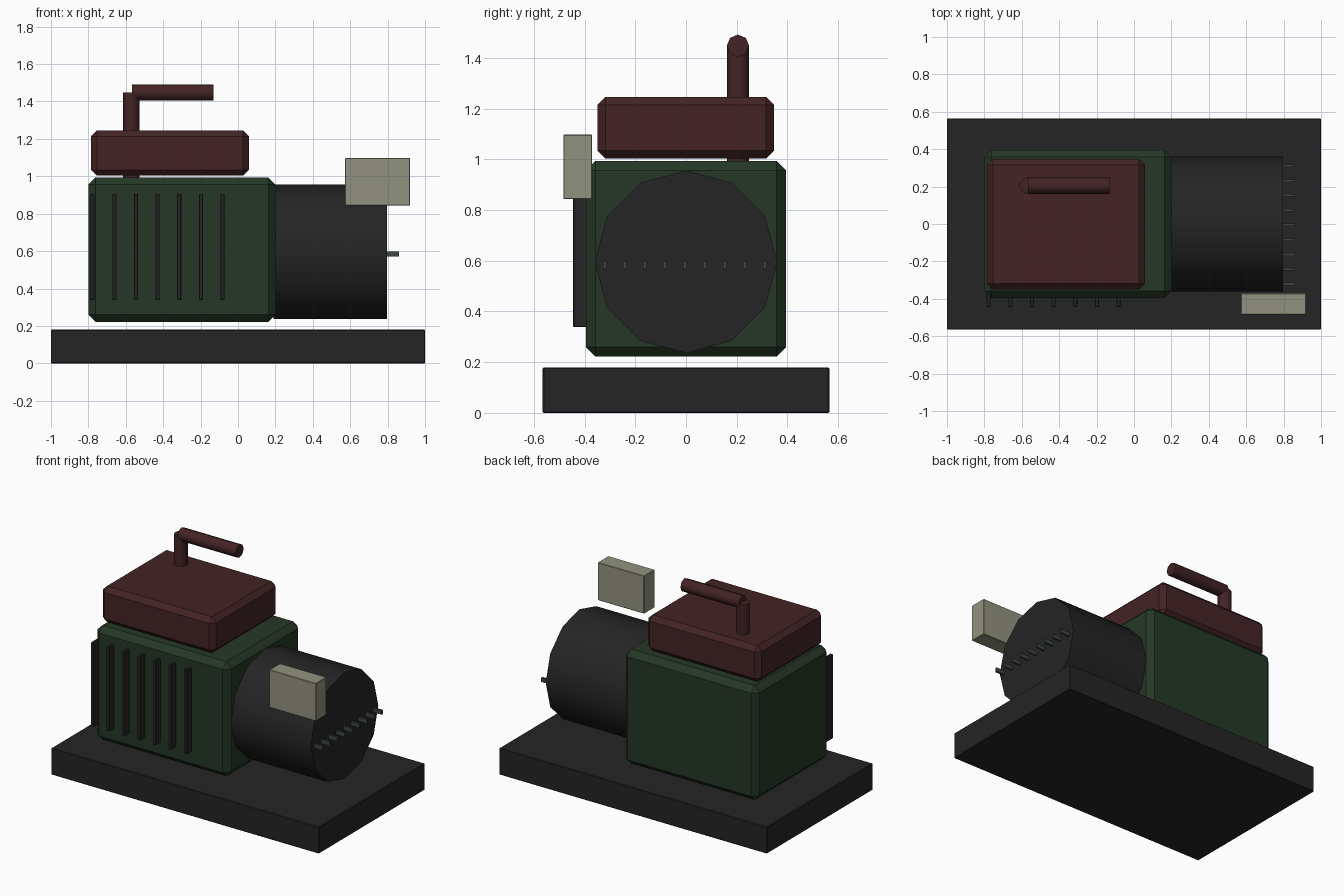
import bpy, math
from mathutils import Vector

if "Cube" in bpy.data.objects:
    bpy.data.objects.remove(bpy.data.objects["Cube"])


def material(name, rgb):
    m = bpy.data.materials.new(name)
    m.diffuse_color = (*rgb, 1)
    m.use_nodes = True
    m.node_tree.nodes["Principled BSDF"].inputs["Base Color"].default_value = m.diffuse_color
    return m


black = material("charcoal", (0.018, 0.018, 0.018))
green = material("dark_green", (0.018, 0.039, 0.019))
red = material("dark_red", (0.056, 0.017, 0.018))
beige = material("grey_beige", (0.29, 0.29, 0.215))
steel = material("dull_steel", (0.045, 0.06, 0.052))


def box(name, lo, hi, mat, bevel=0):
    """Box between two corners, with optional chamfered edges."""
    lo, hi = Vector(lo), Vector(hi)
    bpy.ops.mesh.primitive_cube_add(size=1, location=(lo + hi) / 2)
    ob = bpy.context.object
    ob.name = name
    ob.scale = hi - lo
    bpy.ops.object.transform_apply(location=False, rotation=False, scale=True)
    ob.data.materials.append(mat)
    if bevel:
        mod = ob.modifiers.new("chamfer", 'BEVEL')
        mod.width = bevel
        mod.segments = 1
    return ob


def rod(name, a, b, radius, sides, mat):
    """Cylinder from point a to point b."""
    a, b = Vector(a), Vector(b)
    d = b - a
    bpy.ops.mesh.primitive_cylinder_add(vertices=sides, radius=radius, depth=d.length, location=(a + b) / 2)
    ob = bpy.context.object
    ob.name = name
    if abs(d.x) > 0.01:
        # Lay along x with a corner of the section pointing up
        ob.rotation_euler = (0, math.pi / 2, 0)
    ob.data.materials.append(mat)
    bpy.ops.object.shade_smooth_by_angle(angle=math.radians(50))
    return ob


# Base slab and main housing
box("base_plate", (-1, -0.565, 0), (1, 0.565, 0.18), black, 0.004)
box("housing", (-0.8, -0.395, 0.222), (0.2, 0.395, 0.994), green, 0.038)

# Cylinder head with its bent pipe
box("head", (-0.787, -0.35, 1.003), (0.06, 0.348, 1.246), red, 0.032)
rod("pipe_riser", (-0.57, 0.205, 0.97), (-0.57, 0.205, 1.448), 0.044, 8, red)
rod("pipe_outlet", (-0.566, 0.205, 1.448), (-0.132, 0.205, 1.448), 0.044, 8, red)

# Motor and terminal box
rod("motor", (0.19, 0, 0.596), (0.796, 0, 0.596), 0.36, 12, black)
box("terminal_box", (0.572, -0.484, 0.843), (0.92, -0.37, 1.098), beige, 0.003)

# Cooling fins on the front of the housing
for i in range(7):
    x = -0.777 + 0.1157 * i
    box("cooling_fin", (x - 0.011, -0.445, 0.338), (x + 0.011, -0.36, 0.906), black, 0.003)

# Row of pins on the motor end
for i in range(9):
    y = -0.321 + 0.079 * i
    box("end_pin", (0.78, y - 0.007, 0.57), (0.86, y + 0.007, 0.598), steel)
